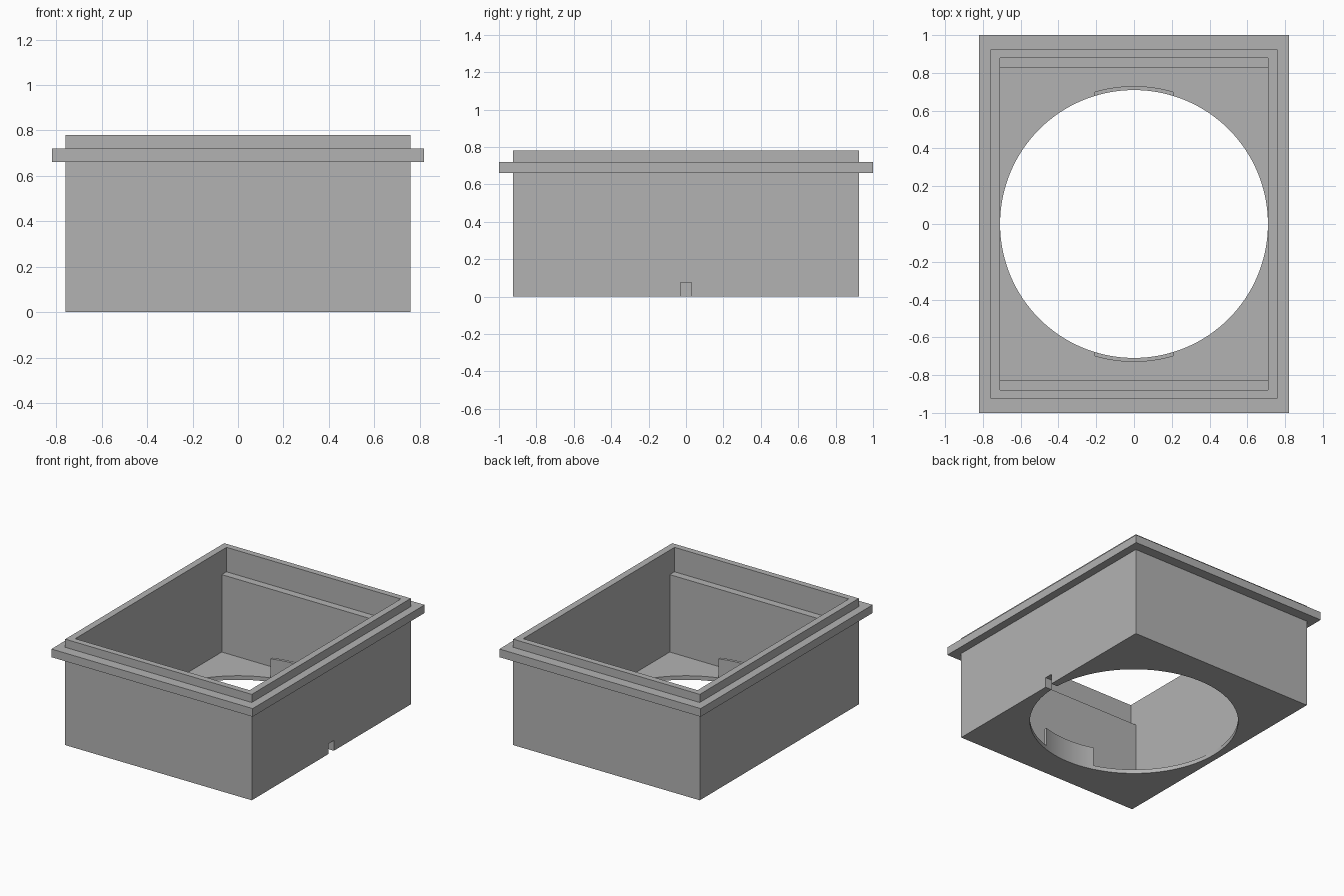
import bpy, bmesh
from math import sqrt, radians

if "Cube" in bpy.data.objects:
    bpy.data.objects.remove(bpy.data.objects["Cube"], do_unlink=True)

GREY = (0.45, 0.45, 0.45, 1)
grey = bpy.data.materials.new("grey_plastic")
grey.use_nodes = True
grey.diffuse_color = GREY
grey.node_tree.nodes["Principled BSDF"].inputs["Base Color"].default_value = GREY

FLOOR, HOLE_R, TAB_R = 0.03, 0.709, 0.73


def finish(ob):
    bpy.ops.object.select_all(action='DESELECT')
    ob.select_set(True)
    bpy.context.view_layer.objects.active = ob


def box(name, x, y, z):
    """Box from (min, max) ranges."""
    bpy.ops.mesh.primitive_cube_add(size=1, location=[sum(r) / 2 for r in (x, y, z)])
    ob = bpy.context.object
    ob.name = name
    ob.scale = [r[1] - r[0] for r in (x, y, z)]
    bpy.ops.object.transform_apply(location=True, rotation=True, scale=True)
    ob.data.materials.append(grey)
    return ob


def combine(target, tool, operation):
    """Apply a boolean and discard the tool."""
    finish(target)
    mod = target.modifiers.new("cut", 'BOOLEAN')
    mod.operation, mod.object, mod.solver = operation, tool, 'EXACT'
    bpy.ops.object.modifier_apply(modifier=mod.name)
    bpy.data.objects.remove(tool, do_unlink=True)


# Housing with its projecting flange
housing = box("housing", (-0.76, 0.76), (-0.925, 0.925), (0, 0.78))
flange = box("flange", (-0.82, 0.82), (-1, 1), (0.66, 0.72))
combine(housing, flange, 'UNION')

# Wide upper pocket, narrower lower pocket leaving ledges at both ends
combine(housing, box("upper_pocket", (-0.71, 0.71), (-0.88, 0.88), (0.6, 1)), 'DIFFERENCE')
combine(housing, box("lower_pocket", (-0.71, 0.71), (-0.825, 0.825), (FLOOR, 0.7)), 'DIFFERENCE')

# Round opening in the floor
bpy.ops.mesh.primitive_cylinder_add(vertices=128, radius=HOLE_R, depth=0.4)
hole = bpy.context.object
hole.data.materials.append(grey)
combine(housing, hole, 'DIFFERENCE')

# Cable notch through the left wall
combine(housing, box("notch", (0.69, 0.9), (-0.03, 0.03), (-0.1, 0.075)), 'DIFFERENCE')
finish(housing)
bpy.ops.object.shade_smooth_by_angle(angle=radians(30))

# Curved locating tabs at the front and back of the opening
STEPS = 20
xs = [-0.21 + 0.42 * i / STEPS for i in range(STEPS + 1)]
for name, side in (("front_tab", -1), ("back_tab", 1)):
    bm = bmesh.new()
    outline = [(x, HOLE_R) for x in xs] + [(x, TAB_R) for x in reversed(xs)]
    base = bm.faces.new([bm.verts.new((x, side * sqrt(r * r - x * x), FLOOR)) for x, r in outline])
    top = bmesh.ops.extrude_face_region(bm, geom=[base])["geom"]
    bmesh.ops.translate(bm, vec=(0, 0, 0.14), verts=[v for v in top if isinstance(v, bmesh.types.BMVert)])
    bmesh.ops.recalc_face_normals(bm, faces=bm.faces)
    mesh = bpy.data.meshes.new(name)
    bm.to_mesh(mesh)
    bm.free()
    mesh.materials.append(grey)
    tab = bpy.data.objects.new(name, mesh)
    bpy.context.collection.objects.link(tab)
    finish(tab)
    bpy.ops.object.shade_smooth_by_angle(angle=radians(30))
